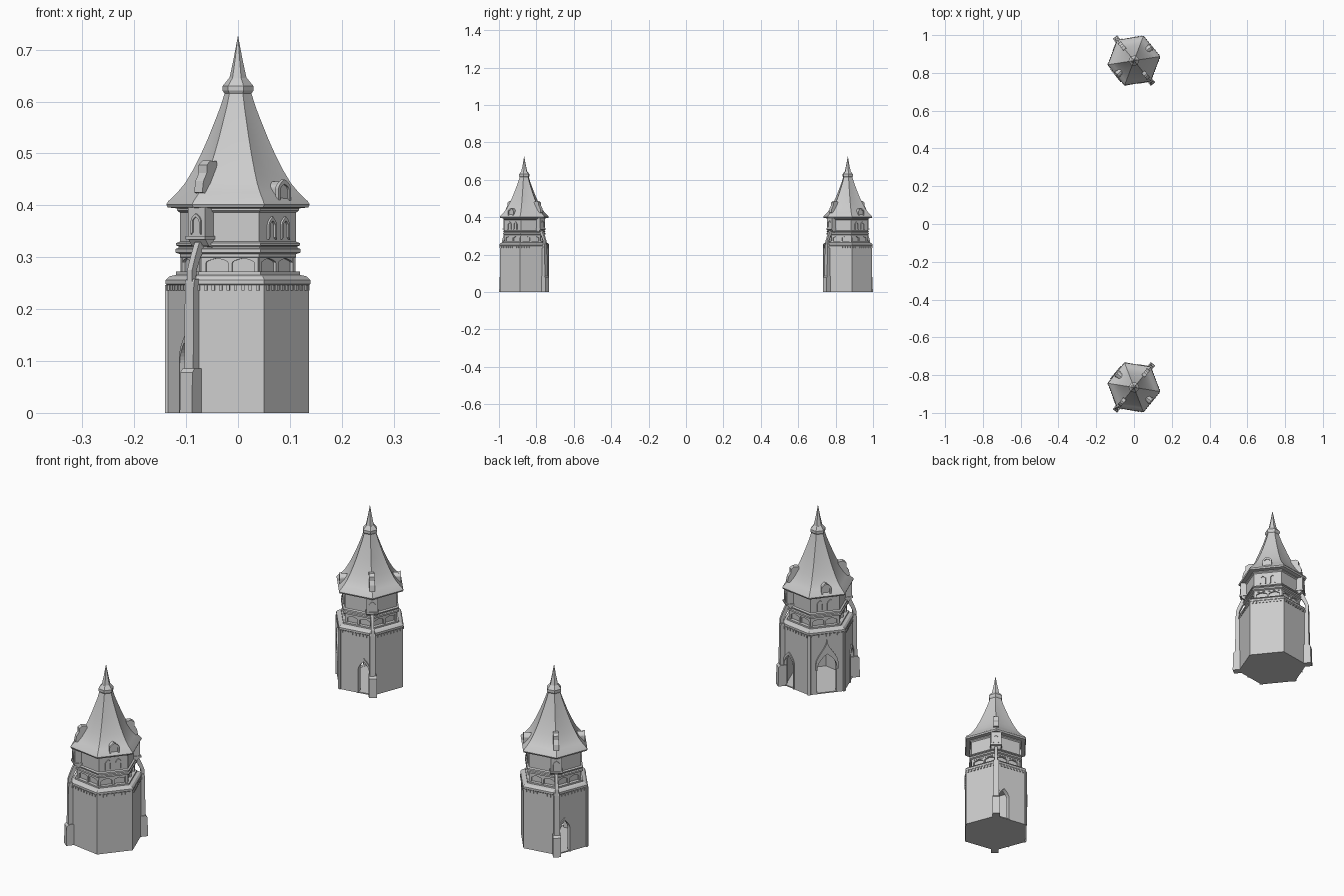
import bpy, bmesh
from math import sin, cos, pi, radians
from mathutils import Matrix, Vector

if "Cube" in bpy.data.objects:
    bpy.data.objects.remove(bpy.data.objects["Cube"])

CY = 0.865            # tower centre on y; the second tower is its mirror image
ROT = 9               # angle of the first hexagon corner
GATE = (159, 219, 279)            # ornate faces with openings
FACES = [39 + 60 * i for i in range(6)]
CORNERS = [9 + 60 * i for i in range(6)]
BUTTRESS = (129, 309)


def frame(angle):
    """Local x = along the wall, y = outward, z = up."""
    return Matrix.Translation((0, CY, 0)) @ Matrix.Rotation(radians(angle - 90), 4, 'Z')


def finish(name, bm, mirror=True):
    bmesh.ops.recalc_face_normals(bm, faces=bm.faces)
    me = bpy.data.meshes.new(name)
    bm.to_mesh(me)
    bm.free()
    ob = bpy.data.objects.new(name, me)
    bpy.context.collection.objects.link(ob)
    if mirror:
        add_mirror(ob)
    return ob


def add_mirror(ob):
    m = ob.modifiers.new("other_tower", 'MIRROR')
    m.use_axis = (False, True, False)
    m.use_mirror_merge = False


def lathe(bm, profile, n=6, rot=ROT, dip=None, center=(0, CY)):
    """Spin (radius, z) points; dip gives the mid-face radius factor when n is 12."""
    rings = []
    for k, (r, z) in enumerate(profile):
        ring = []
        for i in range(n):
            a = radians(rot) + 2 * pi * i / n
            q = r * dip[k] if dip and i % 2 else r
            ring.append(bm.verts.new((center[0] + q * cos(a), center[1] + q * sin(a), z)))
        rings.append(ring)
    for a, b in zip(rings, rings[1:]):
        for i in range(n):
            bm.faces.new((a[i], a[(i + 1) % n], b[(i + 1) % n], b[i]))
    bm.faces.new(rings[0])
    bm.faces.new(rings[-1])


def spun(name, profile, mirror=True, **kw):
    bm = bmesh.new()
    lathe(bm, profile, **kw)
    return finish(name, bm, mirror)


def box(bm, angle, x, y, z):
    lo, hi = Vector((x[0], y[0], z[0])), Vector((x[1], y[1], z[1]))
    bmesh.ops.create_cube(bm, size=1, matrix=frame(angle) @ Matrix.Translation((lo + hi) / 2)
                          @ Matrix.Diagonal((*(hi - lo), 1)))


def prism(bm, angle, pts, y0, y1, side=False):
    """Extrude an outline: (x, z) points along y, or (y, z) points along x if side."""
    M = frame(angle)
    put = (lambda p, d: M @ Vector((d, p[0], p[1]))) if side else (lambda p, d: M @ Vector((p[0], d, p[1])))
    a = [bm.verts.new(put(p, y0)) for p in pts]
    b = [bm.verts.new(put(p, y1)) for p in pts]
    n = len(pts)
    bm.faces.new(a)
    bm.faces.new(b)
    for i in range(n):
        bm.faces.new((a[i], a[(i + 1) % n], b[(i + 1) % n], b[i]))


def arch(cx, w, z0, spring, top, ogee=False, n=6):
    left = [(-w / 2, z0)]
    for k in range(n):
        t = k / n
        f = (1 + cos(pi * t)) / 2 if ogee else 1 - t * t
        left.append((-w / 2 * f, spring + (top - spring) * t))
    pts = left + [(0, top)] + [(-x, z) for x, z in reversed(left)]
    return [(cx + x, z) for x, z in pts]


def arch_frame(bm, angle, inner, outer, y0, y1):
    prism(bm, angle, inner + outer[::-1], y0, y1)


# Hollow hexagonal body with a floor and three arched openings
body = spun("tower_body", [(.139, 0), (.139, .246)], mirror=False)
cutters = [spun("cavity_cutter", [(.122, .004), (.122, .236)], mirror=False)]
SHIFT = {159: -.034, 219: 0, 279: .034}   # side doors sit toward the ornate middle
for a in GATE:
    w, s, t = (.075, .11, .165) if a == 219 else (.046, .095, .135)
    bm = bmesh.new()
    prism(bm, a, arch(-SHIFT[a], w, .0045, s, t), .09, .16)
    cutters.append(finish("door_cutter", bm, False))
for c in cutters:
    m = body.modifiers.new("cut", 'BOOLEAN')
    m.operation, m.solver, m.object = 'DIFFERENCE', 'EXACT', c
    c.hide_render = True
bpy.context.view_layer.update()
cut_mesh = bpy.data.meshes.new_from_object(body.evaluated_get(bpy.context.evaluated_depsgraph_get()))
body.modifiers.clear()
body.data = cut_mesh
for c in cutters:
    bpy.data.objects.remove(c)
add_mirror(body)

# Door surrounds, ogee canopy and slim piers on the ornate side
bm = bmesh.new()
for a in GATE:
    if a == 219:
        arch_frame(bm, a, arch(0, .075, .1, .11, .165), arch(0, .088, .1, .125, .222, True), .119, .127)
    else:
        x = -SHIFT[a]
        arch_frame(bm, a, arch(x, .046, 0, .095, .135), arch(x, .056, 0, .1, .147), .119, .1245)
finish("door_surrounds", bm)
bm = bmesh.new()
for a in (189, 249):
    box(bm, a, (-.006, .006), (.128, .141), (0, .246))
finish("corner_piers", bm)

# Mouldings, gallery and upper drum
spun("body_cornice", [(.137, .244), (.141, .248), (.141, .256), (.134, .263), (.121, .266), (.121, .272), (.105, .272)])
spun("gallery_core", [(.105, .268), (.105, .304)])
spun("gallery_lintel", [(.105, .298), (.1135, .300), (.1135, .306), (.122, .309), (.122, .316), (.116, .318),
                        (.116, .321), (.121, .323), (.121, .327), (.1135, .330)])
spun("upper_drum", [(.1135, .328), (.1135, .386), (.119, .390), (.119, .396)])

bm = bmesh.new()
for a in FACES:
    for x in (-.051, 0, .051):
        box(bm, a, (x - .004, x + .004), (.088, .098), (.268, .302))
    for s in (-1, 1):
        # arched heads of the paired gallery openings
        c = s * .0255
        head = arch(c, .043, .288, .289, .298, n=4)
        prism(bm, a, head + [(c + .0215, .302), (c - .0215, .302)], .088, .097)
finish("gallery_arcade", bm)

bm = bmesh.new()
for a in FACES:
    for i in range(9):
        x = (i - 4) * .0145
        box(bm, a, (x - .003, x + .003), (.118, .124), (.236, .246))
finish("dentils", bm)

# Framed windows of the upper drum
bm = bmesh.new()
for a in (39, 219):
    for x in (-.02, .02):
        arch_frame(bm, a, arch(x, .016, .338, .36, .37), arch(x, .024, .334, .361, .378), .097, .103)
finish("drum_windows", bm)

# Sagging six-sided roof, finial collar and spire
prof = [(.119, .394), (.137, .396), (.140, .402), (.136, .408), (.118, .425), (.103, .443), (.088, .468),
        (.073, .497), (.059, .528), (.046, .560), (.035, .588), (.026, .616)]
dips = [.866] * 4 + [.85, .84, .83, .82, .82, .83, .85, .866]
roof = spun("roof", prof, n=12, dip=dips)
bpy.context.view_layer.objects.active = roof
roof.select_set(True)
bpy.ops.object.shade_smooth_by_angle(angle=radians(20))
spun("finial_collar", [(.024, .612), (.030, .621), (.030, .630), (.020, .642), (.017, .645)])
spun("spire", [(.017, .644), (.009, .680), (.0005, .725)])

# Small arched dormers on two roof faces
bm = bmesh.new()
for a in (39, 219):
    prism(bm, a, arch(0, .032, .410, .432, .446, n=4), .07, .112)
    arch_frame(bm, a, arch(0, .026, .410, .430, .441, n=4), arch(0, .038, .408, .432, .450, n=4), .108, .116)
finish("dormers", bm)

# Buttresses, curved struts, corner turrets and roof crests
bm = bmesh.new()
for a in BUTTRESS:
    prism(bm, a, [(.125, 0), (.160, 0), (.158, .078), (.151, .086), (.125, .086)], -.015, .015, True)
    prism(bm, a, [(.125, .08), (.151, .08), (.149, .25), (.145, .258), (.125, .258)], -.011, .011, True)
finish("buttresses", bm)
bm = bmesh.new()
for a in BUTTRESS:
    prism(bm, a, [(.149, .25), (.148, .275), (.138, .302), (.126, .328), (.110, .335),
                  (.110, .315), (.122, .300), (.134, .275), (.137, .25)], -.006, .006, True)
finish("curved_struts", bm)
bm = bmesh.new()
for a in BUTTRESS:
    prism(bm, a, [(.09, .315), (.116, .322), (.127, .336), (.127, .396), (.09, .396)], -.021, .021, True)
    arch_frame(bm, a, arch(0, .016, .348, .368, .378), arch(0, .024, .344, .370, .384), .126, .130)
    box(bm, a, (-.024, .024), (.09, .131), (.334, .341))
finish("corner_turrets", bm)
bm = bmesh.new()
for a in BUTTRESS:
    prism(bm, a, [(.10, .42), (.122, .425), (.118, .447), (.108, .462), (.108, .478), (.096, .486), (.078, .485), (.07, .45)],
          -.010, .010, True)
finish("roof_crests", bm)
